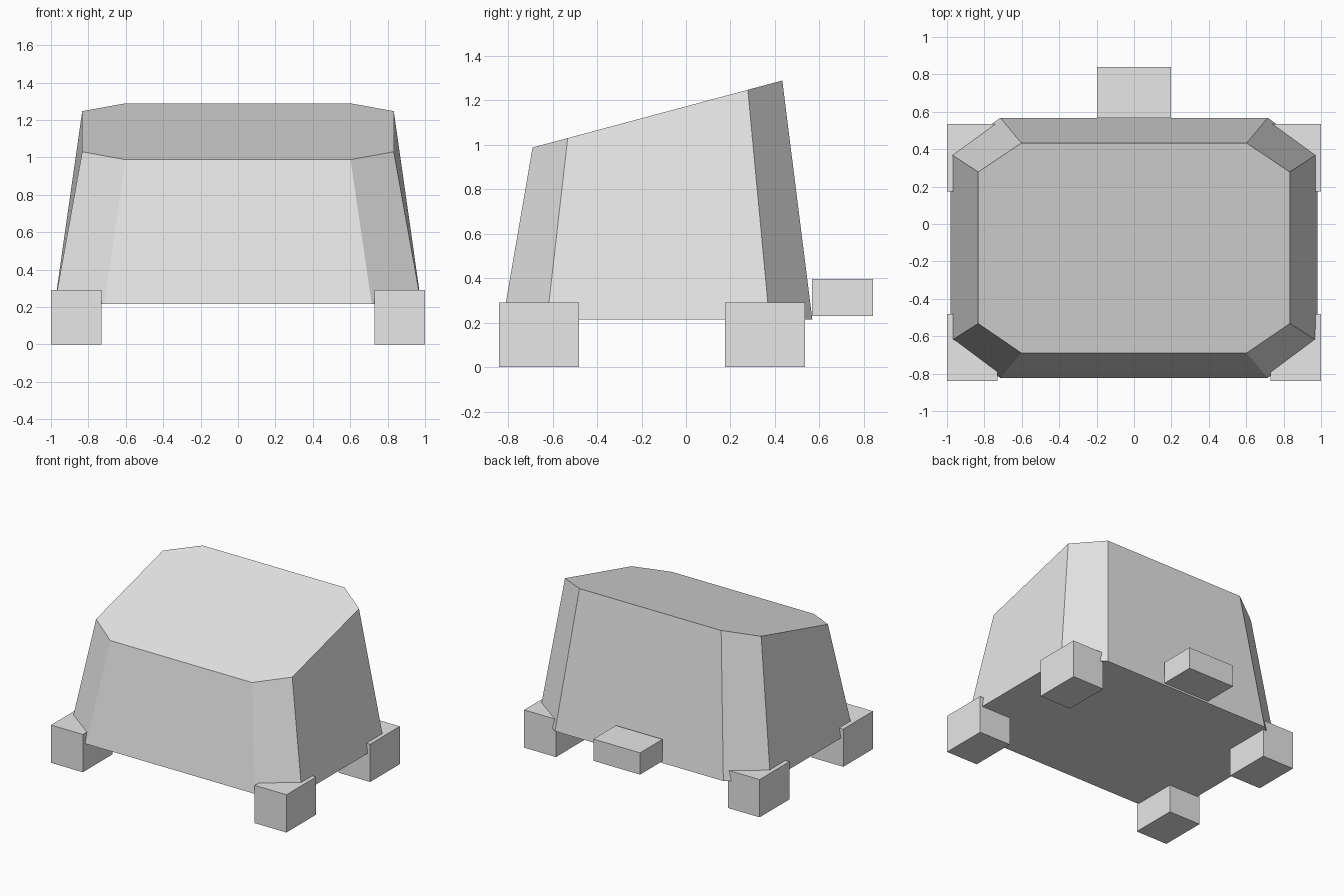
import bpy
import bmesh

if "Cube" in bpy.data.objects:
    bpy.data.objects.remove(bpy.data.objects["Cube"], do_unlink=True)

grey = bpy.data.materials.new("light_grey")
grey.use_nodes = True
grey.diffuse_color = (0.8, 0.8, 0.8, 1)
grey.node_tree.nodes["Principled BSDF"].inputs["Base Color"].default_value = (0.8, 0.8, 0.8, 1)


def finish(name, bm):
    bmesh.ops.recalc_face_normals(bm, faces=bm.faces)
    mesh = bpy.data.meshes.new(name)
    bm.to_mesh(mesh)
    bm.free()
    mesh.materials.append(grey)
    obj = bpy.data.objects.new(name, mesh)
    bpy.context.collection.objects.link(obj)
    return obj


def box(name, low, high):
    bm = bmesh.new()
    bmesh.ops.create_cube(bm, size=1)
    for v in bm.verts:
        v.co = [a + (b - a) * (c + 0.5) for a, b, c in zip(low, high, v.co)]
    return finish(name, bm)


def octagon(half_x, flat_x, front, flat_front, flat_back, back):
    right_half = [(flat_x, front), (half_x, flat_front), (half_x, flat_back), (flat_x, back)]
    return right_half + [(-x, y) for x, y in reversed(right_half)]


# Tapered shell with cut corners and a sloping roof
bm = bmesh.new()
lower = [bm.verts.new((x, y, 0.215))
         for x, y in octagon(0.98, 0.715, -0.823, -0.625, 0.375, 0.568)]
upper = [bm.verts.new((x, y, 0.988 + 0.268 * (y + 0.69)))
         for x, y in octagon(0.833, 0.602, -0.69, -0.532, 0.278, 0.433)]
bm.faces.new(lower)
bm.faces.new(upper)
for i in range(8):
    j = (i + 1) % 8
    bm.faces.new((lower[i], lower[j], upper[j], upper[i]))
finish("shell", bm)

# Four block feet at the corners
for side, low_x, high_x in (("left", 0.73, 1), ("right", -1, -0.73)):
    for end, low_y in (("front", -0.84), ("back", 0.175)):
        box(f"{end}_{side}_foot", (low_x, low_y, 0), (high_x, low_y + 0.36, 0.29))

# Block on the back wall
box("back_block", (-0.198, 0.567, 0.23), (0.198, 0.84, 0.397))
